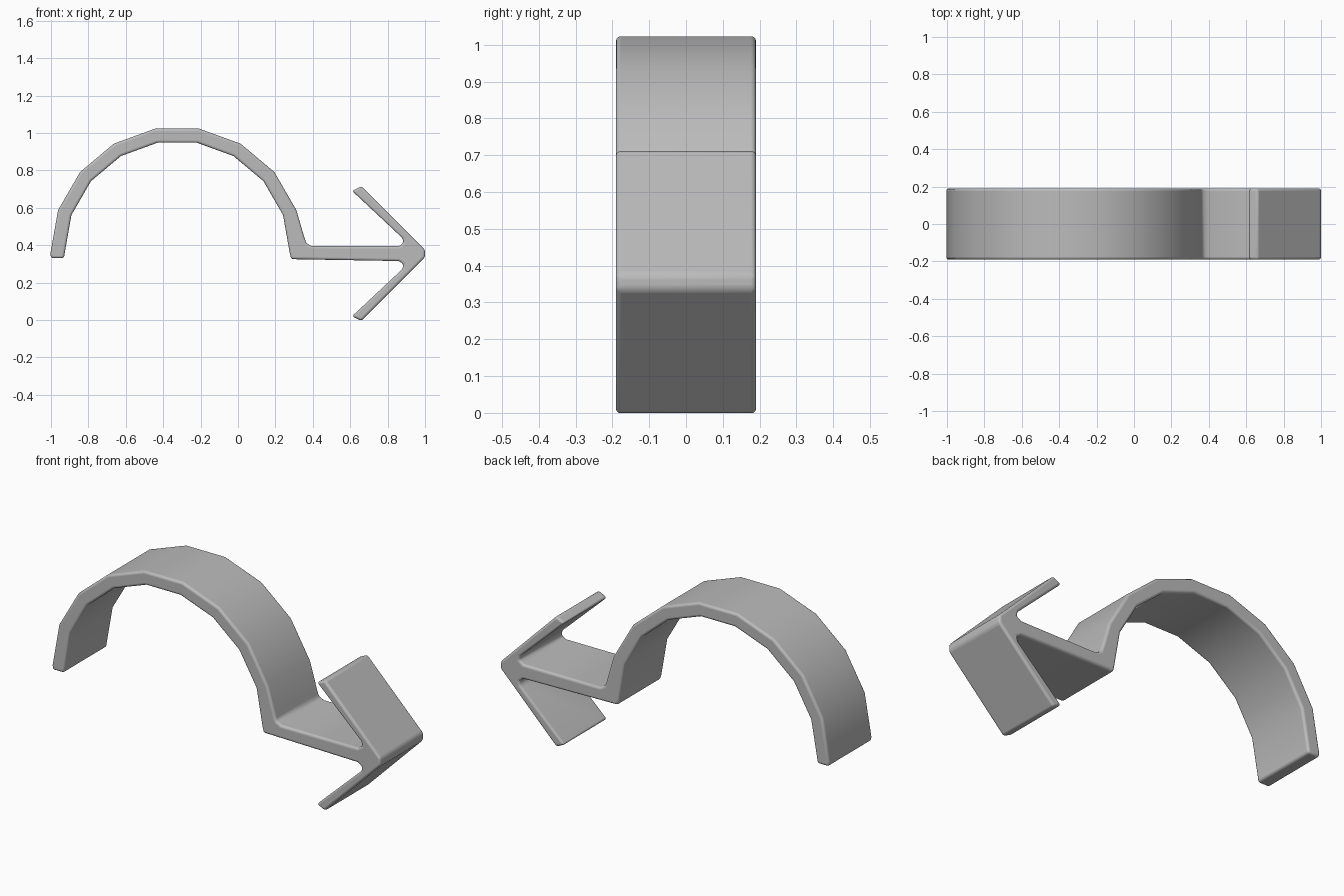
import bpy, bmesh
from math import sin, cos, radians

if "Cube" in bpy.data.objects:
    bpy.data.objects.remove(bpy.data.objects["Cube"], do_unlink=True)

HALF_WIDTH = 0.19
AXIS_Z = 0.355       # height of the arrow shaft
ARCH_X = -0.325      # centre of the arch


def arc(radius, angles):
    return [(ARCH_X + radius * cos(radians(a)), AXIS_Z + radius * sin(radians(a)))
            for a in angles]


def mirrored(points):
    return [(x, 2 * AXIS_Z - z) for x, z in reversed(points)]


# Outline: outer arch, shaft, arrowhead, inner arch
head = [(0.86, 0.395), (0.885, 0.412), (0.88, 0.437),
        (0.61, 0.69), (0.66, 0.715), (1.0, 0.375)]
outline = [(-1.0, 0.33)] + arc(0.678, range(180, 0, -20))
outline += [(0.355, 0.44), (0.365, 0.41), (0.395, 0.395)]
outline += head + mirrored(head)
outline += [(0.285, 0.325)] + arc(0.602, range(0, 181, 20)) + [(-0.93, 0.33)]

# Curved strip extruded across its width
bm = bmesh.new()
face = bm.faces.new([bm.verts.new((x, -HALF_WIDTH, z)) for x, z in outline])
result = bmesh.ops.extrude_face_region(bm, geom=[face])
bmesh.ops.translate(bm, vec=(0, 2 * HALF_WIDTH, 0),
                    verts=[g for g in result["geom"] if isinstance(g, bmesh.types.BMVert)])
bmesh.ops.recalc_face_normals(bm, faces=bm.faces)
mesh = bpy.data.meshes.new("curved_arrow")
bm.to_mesh(mesh)
bm.free()
arrow = bpy.data.objects.new("curved_arrow", mesh)
bpy.context.collection.objects.link(arrow)

# Soft rounded rims
bevel = arrow.modifiers.new("round_rims", "BEVEL")
bevel.width = 0.028
bevel.segments = 4
bevel.limit_method = "ANGLE"
bevel.angle_limit = radians(35)

# Plain grey
grey = bpy.data.materials.new("grey")
grey.use_nodes = True
grey.diffuse_color = (0.5, 0.5, 0.5, 1)
grey.node_tree.nodes["Principled BSDF"].inputs["Base Color"].default_value = (0.5, 0.5, 0.5, 1)
mesh.materials.append(grey)

bpy.context.view_layer.objects.active = arrow
arrow.select_set(True)
bpy.ops.object.shade_smooth_by_angle(angle=radians(40))
